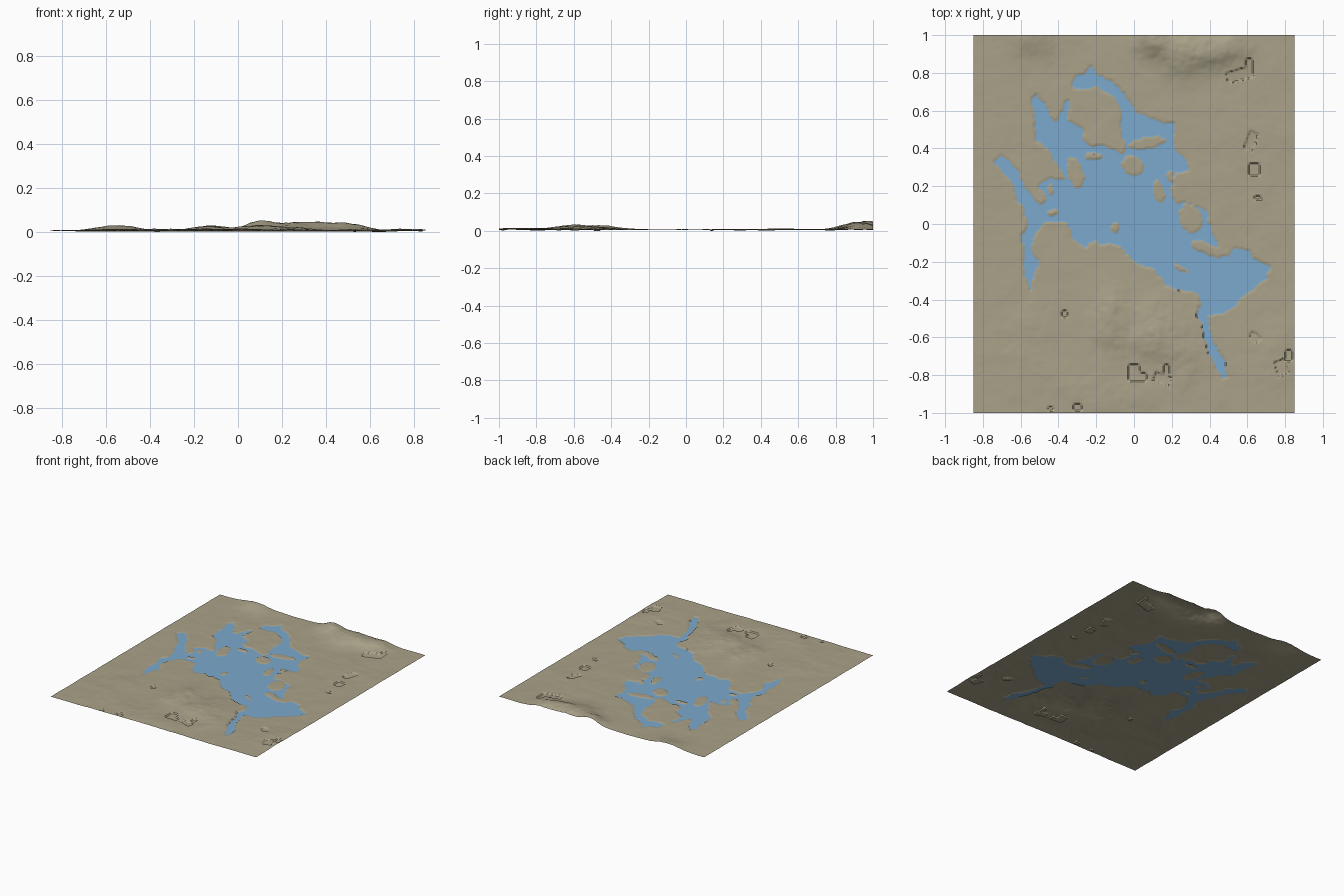
import bpy, bmesh, math
from mathutils import Vector, noise

if "Cube" in bpy.data.objects:
    bpy.data.objects.remove(bpy.data.objects["Cube"])

HALF_X, HALF_Y, STEP = 0.85, 1.0, 0.0075
WATER_Z = 0.009


def material(name, rgb):
    m = bpy.data.materials.new(name)
    m.diffuse_color = (*rgb, 1)
    m.use_nodes = True
    m.node_tree.nodes["Principled BSDF"].inputs["Base Color"].default_value = m.diffuse_color
    return m


def outline(*n):
    """Polygon from flat x, y pairs in hundredths, with its bounds."""
    p = [(n[i] / 100, n[i + 1] / 100) for i in range(0, len(n), 2)]
    xs, ys = zip(*p)
    return p, min(xs), max(xs), min(ys), max(ys)


def inside(poly, x, y):
    p, x0, x1, y0, y1 = poly
    if not (x0 <= x <= x1 and y0 <= y <= y1):
        return False
    hit = False
    ax, ay = p[-1]
    for bx, by in p:
        if (ay > y) != (by > y) and x < (bx - ax) * (y - ay) / (by - ay) + ax:
            hit = not hit
        ax, ay = bx, by
    return hit


# Lake basins
north_arm = outline(-33, 73, -31, 78, -26, 80, -23, 84, -20, 79, -14, 77, -8, 72, -5, 68,
                    1, 60, 8, 56, 14, 54, 21, 53, 21, 40, 27, 35, 29, 28, 22, 27, 19, 18,
                    5, 15, -8, 36, -3, 41, -6, 46, -7, 53, -6, 58, -8, 64, -14, 70, -21, 73, -26, 71)
northwest_arm = outline(-52, 68, -47, 64, -45, 58, -41, 54, -38, 61, -35, 67, -34, 60, -36, 55,
                        -31, 52, -26, 50, -28, 45, -23, 41, -15, 41, -8, 38, 19, 18, 10, 0,
                        -30, 0, -35, 22, -41, 32, -46, 40, -52, 45, -52, 55, -55, 66)
main_basin = outline(19, 18, 22, 11, 29, 11, 35, 9, 39, 6, 39, 1, 42, -6, 45, -11, 44, -15,
                     49, -18, 54, -12, 61, -14, 62, -18, 73, -23, 70, -26, 71, -29, 64, -33,
                     61, -36, 56, -39, 54, -43, 48, -47, 40, -48, 34, -49, 36, -43, 33, -36,
                     24, -35, 17, -32, 11, -24, 3, -22, -2, -17, -7, -12, -13, -10, -18, -11,
                     -20, -8, -26, -12, -33, -8, -33, -2, -36, 1, -44, 1, -55, 3, -56, 6,
                     -50, 10, -46, 13, -50, 20, -45, 25, -38, 23, -20, 25)
west_arm = outline(-74, 33, -71, 36, -66, 33, -61, 28, -59, 21, -55, 16, -50, 10, -47, 2,
                   -53, -6, -55, -14, -50, -20, -53, -27, -55, -34, -58, -27, -59, -21,
                   -58, -14, -60, -6, -56, -2, -58, 7, -62, 13, -63, 19, -69, 28)
outlet = outline(34, -44, 34, -49, 36, -53, 39, -67, 43, -75, 47, -82, 50, -81, 47, -71, 41, -61,
                 39, -49, 40, -44)
BASINS = (north_arm, northwest_arm, main_basin, west_arm, outlet)

# Islands: centre, radii, turn in degrees
ISLANDS = [(-.31, .27, .04, .085, 15), (-.21, .36, .05, .025, 0), (-.01, .31, .065, .05, -30),
           (.07, .43, .10, .03, 10), (.13, .17, .03, .06, 15), (.19, .25, .02, .03, 0),
           (.30, .03, .06, .08, 20), (.38, -.13, .085, .03, -25), (-.10, -.02, .02, .03, 0),
           (-.44, .18, .02, .03, 0), (-.43, .06, .03, .02, 0), (.25, -.235, .06, .012, -30)]
# Sunken workings: centre, half sizes, turn in degrees
PITS = [(.56, .79, .07, .03, 15), (.61, .85, .02, .03, 0), (.62, .44, .025, .05, -20),
        (.64, .29, .03, .035, 0), (.655, .14, .02, .01, 0), (-.37, -.475, .015, .02, 0),
        (0, -.79, .03, .045, 0), (.04, -.81, .03, .02, 0), (.15, -.82, .045, .025, -20),
        (.17, -.77, .015, .03, 0), (.64, -.60, .03, .02, -40), (.78, -.76, .03, .04, 20),
        (.82, -.70, .02, .03, 0), (-.30, -.97, .025, .02, 0), (-.44, -.98, .015, .012, 0)]
# Hills: centre, spreads, height
HILLS = [(.30, .92, .17, .11, .040), (.10, 1.0, .10, .10, .032), (.52, .93, .10, .10, .020),
         (-.55, .99, .12, .09, .024), (-.13, -.50, .10, .18, .022), (.12, -.57, .14, .15, .023),
         (.28, -.72, .10, .14, .010), (-.55, -.65, .16, .22, .007), (.75, -.7, .15, .2, .006),
         (-.15, -.9, .3, .12, .009), (.6, .5, .2, .25, .004)]


def local(x, y, shape):
    cx, cy, rx, ry, deg = shape
    a = math.radians(deg)
    dx, dy = x - cx, y - cy
    return ((dx * math.cos(a) + dy * math.sin(a)) / rx,
            (dy * math.cos(a) - dx * math.sin(a)) / ry)


def is_water(x, y):
    # ragged shoreline
    wx = x + .012 * noise.noise(Vector((x * 28, y * 28, 3)))
    wy = y + .012 * noise.noise(Vector((x * 28, y * 28, 9)))
    if not any(inside(b, wx, wy) for b in BASINS):
        return False
    return all(math.hypot(*local(wx, wy, s)) > 1 for s in ISLANDS)


def ground_height(x, y):
    lift = sum(h * math.exp(-((x - cx) / sx) ** 2 - ((y - cy) / sy) ** 2)
               for cx, cy, sx, sy, h in HILLS)
    rough = noise.fractal(Vector((x * 7, y * 7, 1)), 1.0, 2.0, 4)
    z = .0125 + lift * (1 + .28 * rough) + .0022 * rough
    z = max(z, WATER_Z + .0005)
    for s in PITS:
        u, v = local(x, y, s)
        if max(abs(u), abs(v)) < 1:
            return z - .007
    return z


land = material("dry_ground", (.40, .36, .25))
water = material("lake_water", (.20, .40, .62))

# Terrain sheet with the lake painted on its level faces
nx, ny = round(2 * HALF_X / STEP), round(2 * HALF_Y / STEP)
bm = bmesh.new()
bmesh.ops.create_grid(bm, x_segments=nx, y_segments=ny, size=1)
for v in bm.verts:
    v.co.x *= HALF_X
    v.co.y *= HALF_Y
    v.co.z = ground_height(v.co.x, v.co.y)
wet = []
for f in bm.faces:
    c = f.calc_center_median()
    if is_water(c.x, c.y):
        f.material_index = 1
        wet.append(f)
for v in {v for f in wet for v in f.verts}:
    v.co.z = WATER_Z

# Rest the lowest point on the floor
low = min(v.co.z for v in bm.verts)
for v in bm.verts:
    v.co.z -= low

mesh = bpy.data.meshes.new("lake_terrain")
bm.to_mesh(mesh)
bm.free()
terrain = bpy.data.objects.new("lake_terrain", mesh)
bpy.context.collection.objects.link(terrain)
mesh.materials.append(land)
mesh.materials.append(water)
bpy.context.view_layer.objects.active = terrain
terrain.select_set(True)
bpy.ops.object.shade_smooth_by_angle(angle=math.radians(35))
